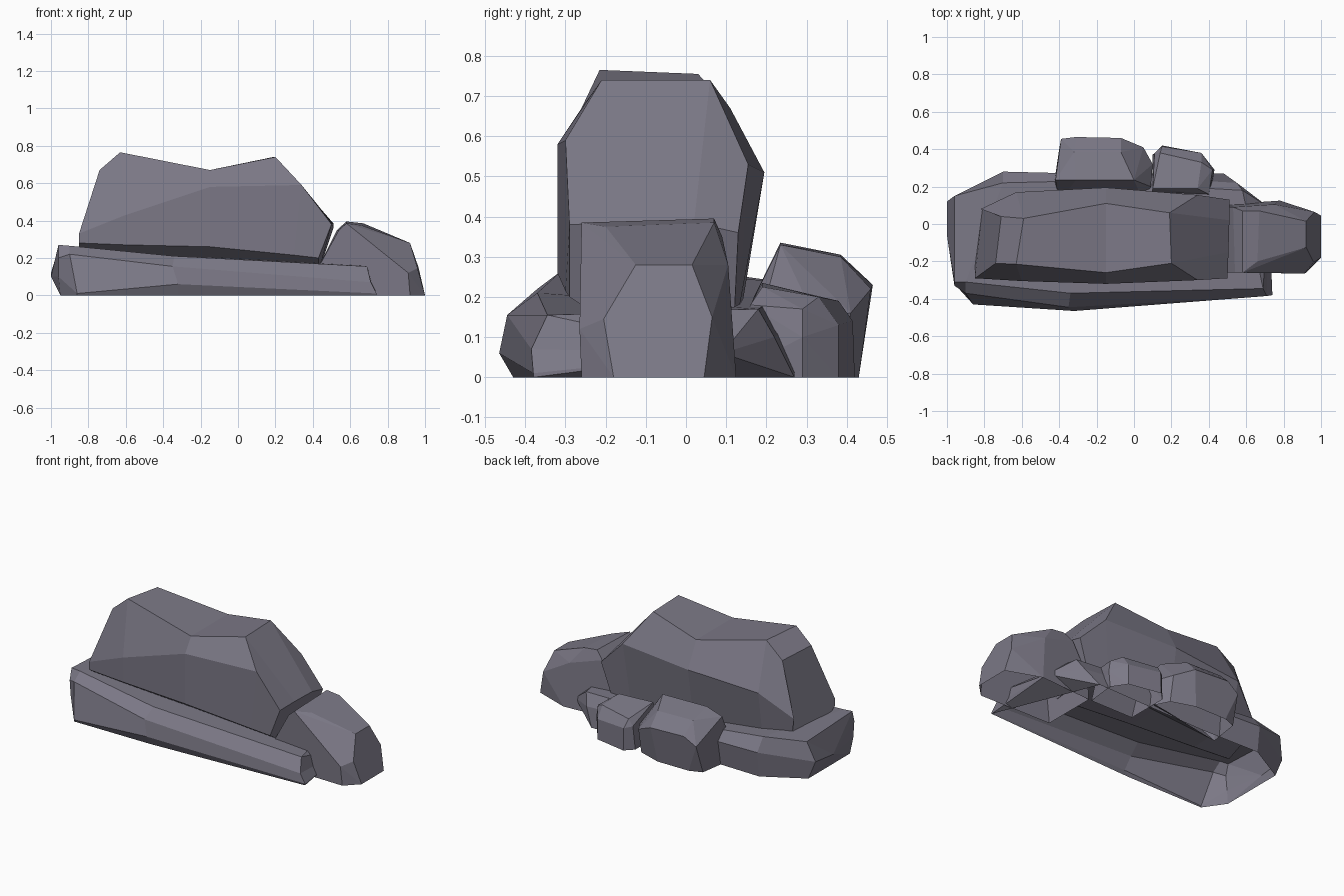
import bpy, bmesh
from math import radians

stone = bpy.data.materials.new("stone")
stone.diffuse_color = (0.20, 0.19, 0.24, 1)


def finish(name, bm):
    """Drop faces resting on the ground and turn the bmesh into a flat-shaded object."""
    bmesh.ops.recalc_face_normals(bm, faces=bm.faces[:])
    ground = [f for f in bm.faces if all(v.co.z < 0.002 for v in f.verts)]
    bmesh.ops.delete(bm, geom=ground, context='FACES')
    mesh = bpy.data.meshes.new(name)
    bm.to_mesh(mesh)
    bm.free()
    mesh.materials.append(stone)
    ob = bpy.data.objects.new(name, mesh)
    bpy.context.collection.objects.link(ob)
    return ob


def loft(name, rings, left_tip=None, right_tip=None):
    """Skin matching cross-sections from left to right; ends are flat or fanned to a tip."""
    bm = bmesh.new()
    rows = [[bm.verts.new(p) for p in r] for r in rings]
    n = len(rows[0])
    for a, b in zip(rows, rows[1:]):
        for i in range(n):
            j = (i + 1) % n
            bm.faces.new((a[i], a[j], b[j], b[i]))
    for row, tip in ((rows[0], left_tip), (rows[-1], right_tip)):
        if tip:
            t = bm.verts.new(tip)
            for i in range(n):
                bm.faces.new((row[i], row[(i + 1) % n], t))
        else:
            bm.faces.new(row)
    return finish(name, bm)


def chipped_rock(name, corners):
    """Convex faceted rock around a handful of corner points."""
    bm = bmesh.new()
    for p in corners:
        bm.verts.new(p)
    bmesh.ops.convex_hull(bm, input=bm.verts[:])
    loose = [v for v in bm.verts if not v.link_faces]
    bmesh.ops.delete(bm, geom=loose, context='VERTS')
    bmesh.ops.dissolve_limit(bm, angle_limit=radians(5), verts=bm.verts[:], edges=bm.edges[:])
    return finish(name, bm)


# Main boulder: lower front, front shoulder, two ridges, back shoulder, lower back
sections = [
    [(-.85, -.29, .28), (-.85, -.29, .33), (-.74, -.21, .67), (-.71, .04, .66), (-.82, .08, .33), (-.81, .08, .25)],
    [(-.60, -.30, .27), (-.60, -.305, .43), (-.63, -.215, .765), (-.59, .03, .755), (-.63, .17, .48), (-.62, .12, .23)],
    [(-.15, -.32, .26), (-.15, -.32, .58), (-.15, -.26, .67), (-.15, .11, .67), (-.15, .195, .51), (-.15, .14, .18)],
    [(.30, -.30, .215), (.34, -.30, .59), (.20, -.21, .74), (.19, .06, .74), (.34, .155, .53), (.30, .13, .16)],
    [(.43, -.29, .20), (.50, -.29, .38), (.505, -.15, .385), (.51, .02, .385), (.51, .13, .36), (.44, .12, .15)],
]
for ring in sections:
    x, y, z = ring[0]
    ring.append((x, y + .12, z - .08))      # undercut below the front face
loft("main_boulder", sections)

# Low slab wrapping the foot of the boulder
loft("base_slab", [
    [(-.95, -.30, 0), (-.96, -.32, .10), (-.96, -.33, .20), (-.96, -.31, .27),
     (-.96, .15, .25), (-1, .12, .12), (-.95, .12, 0)],
    [(-.86, -.43, 0), (-.86, -.43, .01), (-.90, -.37, .22), (-.90, -.31, .265),
     (-.70, .22, .24), (-.70, .28, .16), (-.70, .26, 0)],
    [(-.32, -.43, 0), (-.32, -.465, .06), (-.35, -.445, .155), (-.34, -.37, .21),
     (-.30, .23, .20), (-.30, .27, .15), (-.30, .25, 0)],
    [(.74, -.38, 0), (.74, -.38, .01), (.71, -.385, .07), (.69, -.345, .155),
     (.58, .18, .17), (.55, .22, .10), (.48, .27, 0)],
], left_tip=(-1, -.06, .10), right_tip=(.72, .09, .06))

# Squat rock against the right end
chipped_rock("right_rock", [
    (.42, -.25, 0), (.43, -.255, .15), (.54, -.26, .35), (.58, -.26, .385), (.58, .07, .395),
    (.66, -.20, .375), (.67, .07, .385), (.92, -.125, .28), (.92, .015, .28),
    (.965, .065, .15), (1, .045, 0), (1, -.18, 0), (.96, -.205, .145),
    (.91, -.265, .12), (.92, -.26, 0), (.78, .125, 0), (.75, .105, .28),
    (.42, .10, 0), (.43, .10, .15), (.53, .09, .35)])

# Two rocks leaning on the back
chipped_rock("large_back_rock", [
    (-.43, .20, 0), (-.42, .235, .30), (-.31, .235, .335), (0, .235, .33),
    (-.32, .385, .305), (-.07, .385, .30), (-.39, .455, .18),
    (-.31, .465, .23), (-.07, .46, .22), (.05, .41, .16), (.10, .32, .15),
    (.09, .20, .20), (.09, .30, 0), (.05, .38, 0), (-.10, .43, 0),
    (-.32, .43, 0), (-.40, .40, 0), (-.40, .12, .10), (.05, .12, .10)])
chipped_rock("small_back_rock", [
    (.10, .19, .235), (.34, .19, .225), (.14, .38, .19), (.36, .33, .20),
    (.42, .29, .17), (.40, .16, .18), (.11, .38, .15), (.15, .415, .14),
    (.36, .38, .13), (.43, .29, .10), (.42, .29, 0), (.36, .38, 0),
    (.15, .42, 0), (.10, .37, 0), (.10, .10, 0), (.40, .10, 0)])
